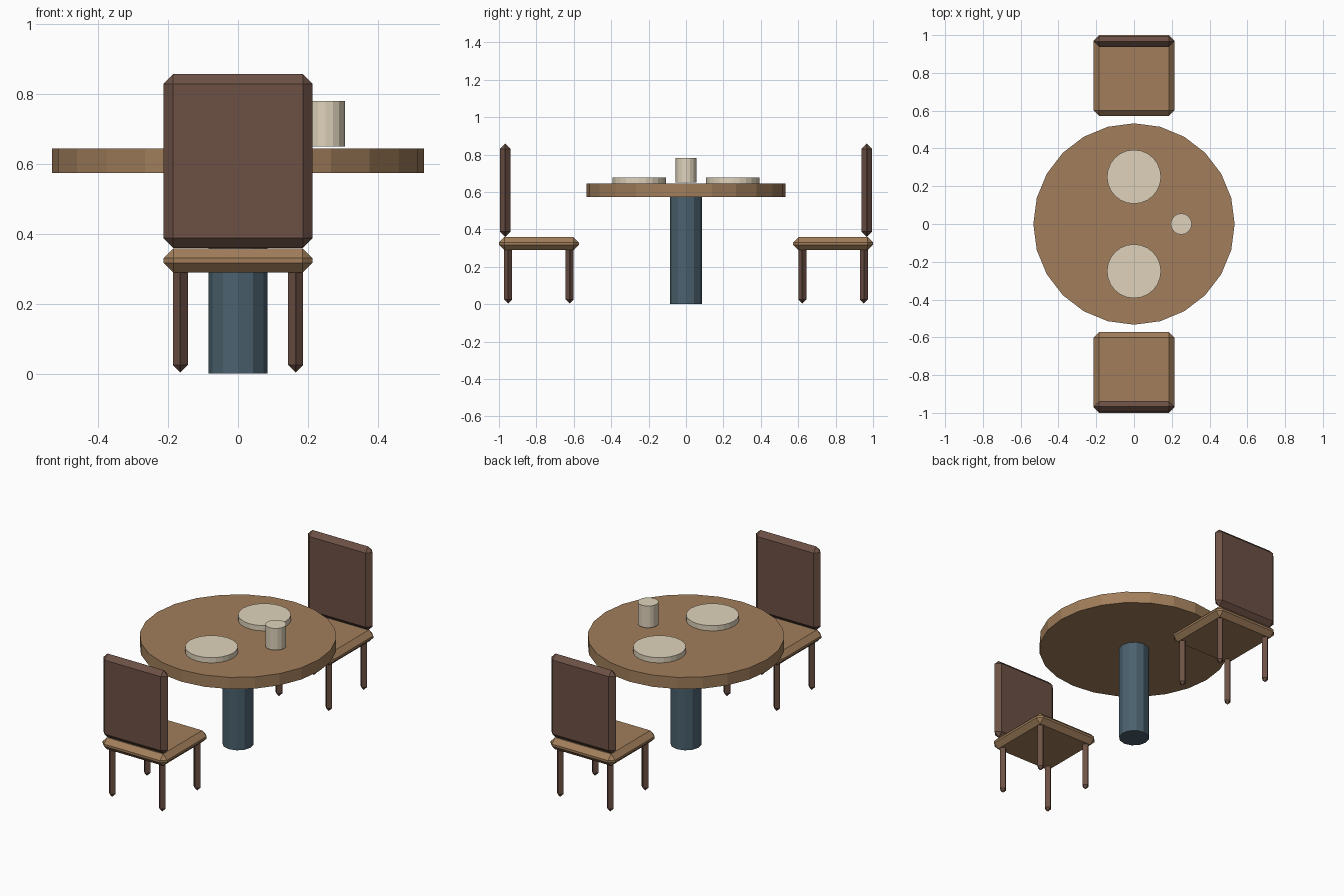
import bpy
from math import pi

if "Cube" in bpy.data.objects:
    bpy.data.objects.remove(bpy.data.objects["Cube"])


def material(name, rgb):
    m = bpy.data.materials.new(name)
    m.diffuse_color = (*rgb, 1)
    m.use_nodes = True
    m.node_tree.nodes["Principled BSDF"].inputs["Base Color"].default_value = m.diffuse_color
    return m


wood = material("light_wood", (0.36, 0.21, 0.105))
brown = material("dark_wood", (0.15, 0.082, 0.059))
slate = material("slate", (0.07, 0.12, 0.156))
cream = material("cream", (0.74, 0.65, 0.50))


def disc(name, x, y, r, z0, z1, sides, mat):
    bpy.ops.mesh.primitive_cylinder_add(vertices=sides, radius=r, depth=z1 - z0,
                                        location=(x, y, (z0 + z1) / 2))
    ob = bpy.context.object
    ob.name = name
    ob.data.materials.append(mat)


def box(name, center, size, bevel, mat):
    bpy.ops.mesh.primitive_cube_add(size=1, location=center)
    ob = bpy.context.object
    ob.name = name
    for v in ob.data.vertices:
        v.co = [c * s for c, s in zip(v.co, size)]
    mod = ob.modifiers.new("chamfer", 'BEVEL')
    mod.width = bevel
    mod.segments = 1
    ob.data.materials.append(mat)


# Table
disc("table_pedestal", 0, 0, 0.085, 0, 0.58, 12, slate)
disc("table_top", 0, 0, 0.533, 0.574, 0.644, 24, wood)

# Tableware
disc("front_plate", 0, -0.25, 0.143, 0.645, 0.676, 24, cream)
disc("back_plate", 0, 0.25, 0.143, 0.645, 0.676, 24, cream)
disc("cup", 0.25, 0, 0.056, 0.651, 0.781, 16, cream)

# Two chairs facing each other across the table
for side, s in (("front", -1), ("back", 1)):
    box(side + "_chair_seat", (0, s * 0.7865, 0.324), (0.427, 0.427, 0.07), 0.0285, wood)
    box(side + "_chair_backrest", (0, s * 0.966, 0.609), (0.427, 0.057, 0.498), 0.028, brown)
    for lr, x in (("left", -0.165), ("right", 0.165)):
        for end, y in (("outer", 0.951), ("inner", 0.622)):
            box(f"{side}_chair_{end}_{lr}_leg", (x, s * y, 0.166),
                (0.043, 0.043, 0.325), 0.021, brown)
